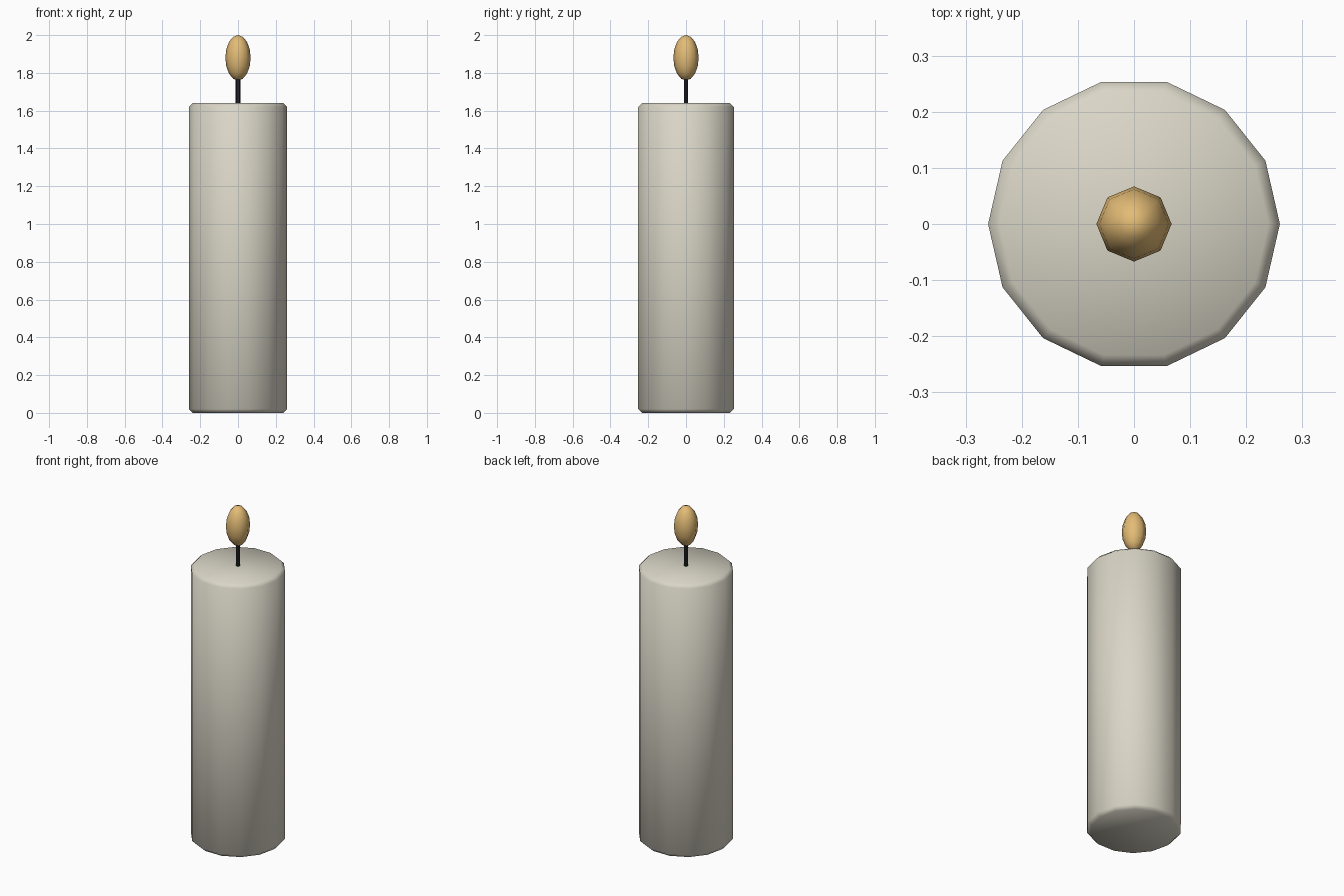
import bpy

cube = bpy.data.objects.get("Cube")
if cube:
    bpy.data.objects.remove(cube, do_unlink=True)


def make_material(name, color):
    mat = bpy.data.materials.new(name)
    mat.use_nodes = True
    mat.diffuse_color = (*color, 1)
    mat.node_tree.nodes["Principled BSDF"].inputs["Base Color"].default_value = (*color, 1)
    return mat


def finish(name, mat):
    obj = bpy.context.object
    obj.name = obj.data.name = name
    obj.data.materials.append(mat)
    bpy.ops.object.transform_apply(location=False, rotation=True, scale=True)
    bpy.ops.object.shade_smooth()
    return obj


def post(name, sides, radius, bottom, top, mat):
    """Upright prism with a corner on the x axis."""
    bpy.ops.mesh.primitive_cylinder_add(
        vertices=sides, radius=radius, depth=top - bottom,
        location=(0, 0, (bottom + top) / 2), rotation=(0, 0, 1.5707963))
    return finish(name, mat)


wax = make_material("cream wax", (0.70, 0.67, 0.57))
black = make_material("black wick", (0.015, 0.015, 0.017))
amber = make_material("amber flame", (0.77, 0.50, 0.18))

# Wax body with chamfered rims
body = post("candle_body", 14, 0.26, 0, 1.64, wax)
bevel = body.modifiers.new("rim_chamfer", "BEVEL")
bevel.width = 0.02
bevel.segments = 1
bevel.limit_method = "ANGLE"
bevel.angle_limit = 1.0

# Wick
wick = post("wick", 6, 0.0135, 1.62, 1.80, black)
wick.data.shade_flat()

# Flame
bpy.ops.mesh.primitive_uv_sphere_add(segments=8, ring_count=8, radius=1, location=(0, 0, 1.88))
bpy.context.object.scale = (0.067, 0.067, 0.12)
finish("flame", amber)
